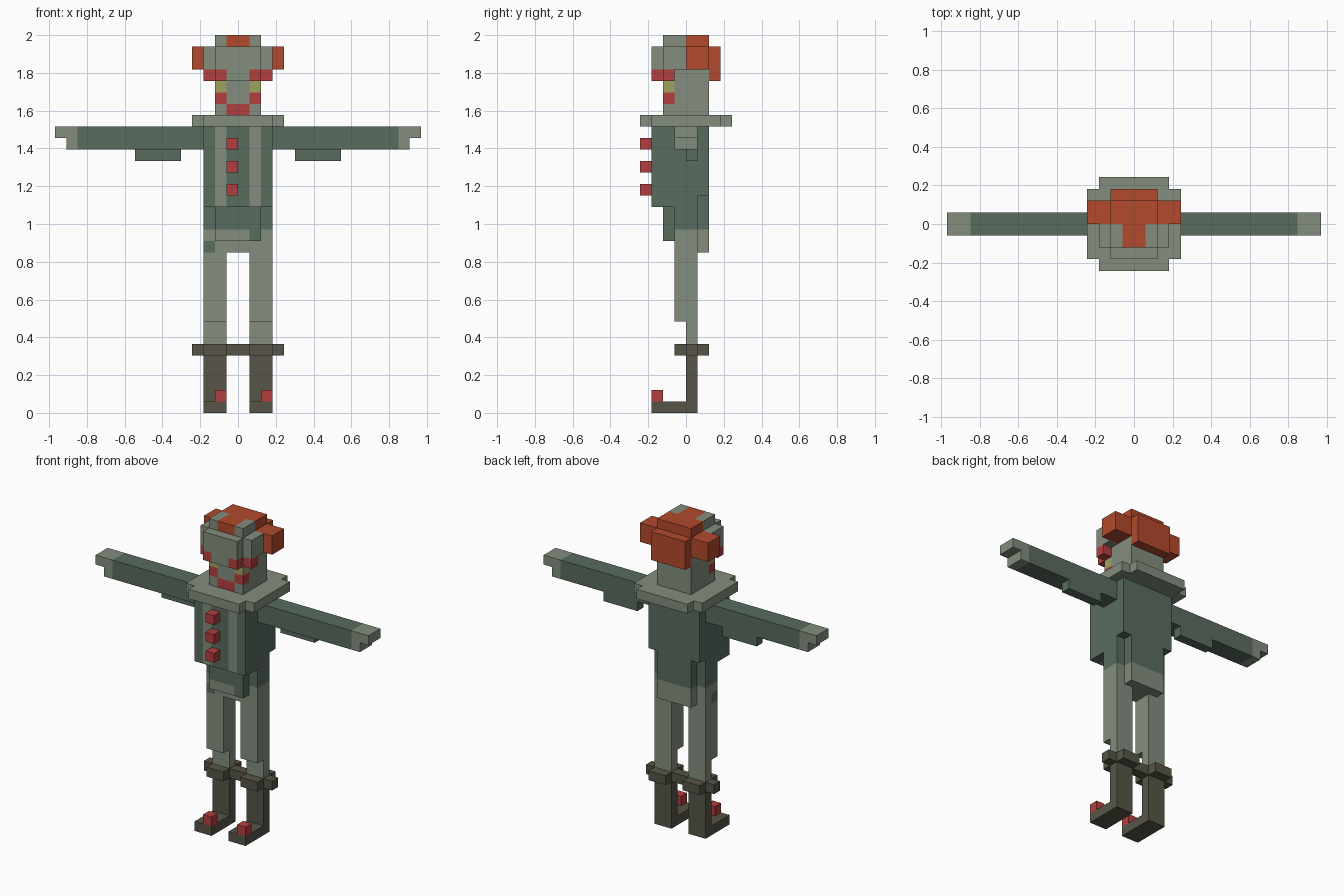
import bpy, bmesh

if "Cube" in bpy.data.objects:
    bpy.data.objects.remove(bpy.data.objects["Cube"])

U = 2 / 33  # edge of one block


def lin(c):
    c /= 255
    return c / 12.92 if c <= 0.04045 else ((c + 0.055) / 1.055) ** 2.4


COLOURS = {"sage": (131, 141, 126), "dark_green": (89, 108, 95), "red": (180, 63, 63),
           "boot_brown": (87, 85, 72), "eye_yellow": (160, 162, 96), "hair_orange": (178, 74, 44)}
MATS = {}
for n, rgb in COLOURS.items():
    MATS[n] = bpy.data.materials.new(n)
    MATS[n].diffuse_color = (*[lin(c) for c in rgb], 1)
NAMES = list(COLOURS)

cells = {}  # block position -> (part, colour)


def box(part, colour, x0, x1, y0, y1, z0, z1):
    for x in range(x0, x1):
        for y in range(y0, y1):
            for z in range(z0, z1):
                cells[x, y, z] = (part, colour)


def pair(part, colour, x0, x1, *yz):
    """Same box on the right and mirrored on the left."""
    box(part + "_right", colour, x0, x1, *yz)
    box(part + "_left", colour, -x1, -x0, *yz)


def both(part, colour, x0, x1, *yz):
    """Mirrored boxes that belong to one part."""
    box(part, colour, x0, x1, *yz)
    box(part, colour, -x1, -x0, *yz)


# boots with plus-shaped cuffs and toe pompoms
pair("boot", "boot_brown", 1, 3, -3, 1, 0, 1)
pair("boot", "boot_brown", 1, 3, 0, 1, 1, 5)
pair("boot_cuff", "boot_brown", 1, 3, -1, 2, 5, 6)
pair("boot_cuff", "boot_brown", 0, 4, 0, 1, 5, 6)
box("toe_pompom_left", "red", -2, -1, -3, -2, 1, 2)
box("toe_pompom_right", "red", 2, 3, -3, -2, 1, 2)

# trousers, hips and seat
pair("leg", "sage", 1, 3, 0, 1, 6, 8)
pair("leg", "sage", 1, 3, -1, 1, 8, 16)
box("leg_left", "dark_green", -3, -2, -1, 0, 14, 15)
box("hips", "sage", -1, 1, -1, 1, 14, 16)
box("hips", "sage", -2, 2, 1, 2, 14, 16)

# jacket with front flap, tail and lapels
box("jacket", "dark_green", -3, 3, -1, 1, 16, 18)
box("jacket", "dark_green", -3, 3, -3, 1, 18, 25)
box("jacket", "dark_green", -2, 2, 1, 2, 16, 19)
box("jacket", "dark_green", -3, 3, 1, 2, 19, 25)
box("jacket", "dark_green", -2, 2, -2, -1, 16, 18)
box("jacket", "sage", -2, 1, -2, -1, 15, 16)
box("jacket", "dark_green", 1, 2, -2, -1, 15, 16)
both("jacket", "sage", 1, 2, -3, -2, 18, 25)
for z in (19, 21, 23):
    box("buttons", "red", -1, 0, -4, -3, z, z + 1)

# arms, hanging sleeve patches and hands
pair("arm", "dark_green", 3, 14, -1, 1, 23, 25)
pair("arm", "dark_green", 5, 9, 0, 1, 22, 23)
pair("hand", "sage", 14, 15, -1, 1, 23, 24)
pair("hand", "sage", 14, 16, -1, 1, 24, 25)

# collar
box("collar", "sage", -3, 3, -4, 4, 25, 26)
box("collar", "sage", -4, 4, -3, 3, 25, 26)

# head, forehead and temples
box("head", "sage", -2, 2, -2, 2, 26, 33)
box("head", "sage", -2, 2, -3, -2, 29, 32)
both("head", "sage", 2, 3, -2, 0, 30, 32)
# face paint and eyes
both("head", "red", 1, 2, -3, -2, 29, 30)
both("head", "red", 2, 3, -2, -1, 29, 30)
both("head", "eye_yellow", 1, 2, -2, -1, 28, 29)
both("head", "red", 1, 2, -2, -1, 27, 28)
box("head", "red", -1, 1, -2, -1, 26, 27)

# hair: crown, front tuft, back and side puffs
box("hair", "hair_orange", -2, 2, 0, 2, 32, 33)
box("hair", "hair_orange", -1, 1, -2, 0, 32, 33)
box("hair", "hair_orange", -2, 2, 2, 3, 29, 32)
both("hair", "hair_orange", 2, 4, 0, 2, 30, 32)

# outer faces of a block: direction and corners
FACES = {(1, 0, 0): [(1, 0, 0), (1, 1, 0), (1, 1, 1), (1, 0, 1)],
         (-1, 0, 0): [(0, 0, 0), (0, 0, 1), (0, 1, 1), (0, 1, 0)],
         (0, 1, 0): [(0, 1, 0), (0, 1, 1), (1, 1, 1), (1, 1, 0)],
         (0, -1, 0): [(0, 0, 0), (1, 0, 0), (1, 0, 1), (0, 0, 1)],
         (0, 0, 1): [(0, 0, 1), (1, 0, 1), (1, 1, 1), (0, 1, 1)],
         (0, 0, -1): [(0, 0, 0), (0, 1, 0), (1, 1, 0), (1, 0, 0)]}

# one clean mesh per part, with hidden faces left out
for part in sorted({p for p, c in cells.values()}):
    bm = bmesh.new()
    slots = sorted({c for p, c in cells.values() if p == part}, key=NAMES.index)
    for (x, y, z), (p, c) in cells.items():
        if p != part:
            continue
        for (dx, dy, dz), quad in FACES.items():
            if (x + dx, y + dy, z + dz) in cells:
                continue
            f = bm.faces.new([bm.verts.new(((x + a) * U, (y + b) * U, (z + d) * U)) for a, b, d in quad])
            f.material_index = slots.index(c)
    bmesh.ops.remove_doubles(bm, verts=bm.verts, dist=U * 0.01)
    bmesh.ops.dissolve_limit(bm, angle_limit=0.02, verts=bm.verts, edges=bm.edges, delimit={'MATERIAL'})
    me = bpy.data.meshes.new(part)
    bm.to_mesh(me)
    bm.free()
    for c in slots:
        me.materials.append(MATS[c])
    bpy.context.collection.objects.link(bpy.data.objects.new(part, me))

for m in bpy.data.materials:
    if m.users and not m.is_grease_pencil:
        m.use_nodes = True
        m.node_tree.nodes["Principled BSDF"].inputs["Base Color"].default_value = m.diffuse_color
